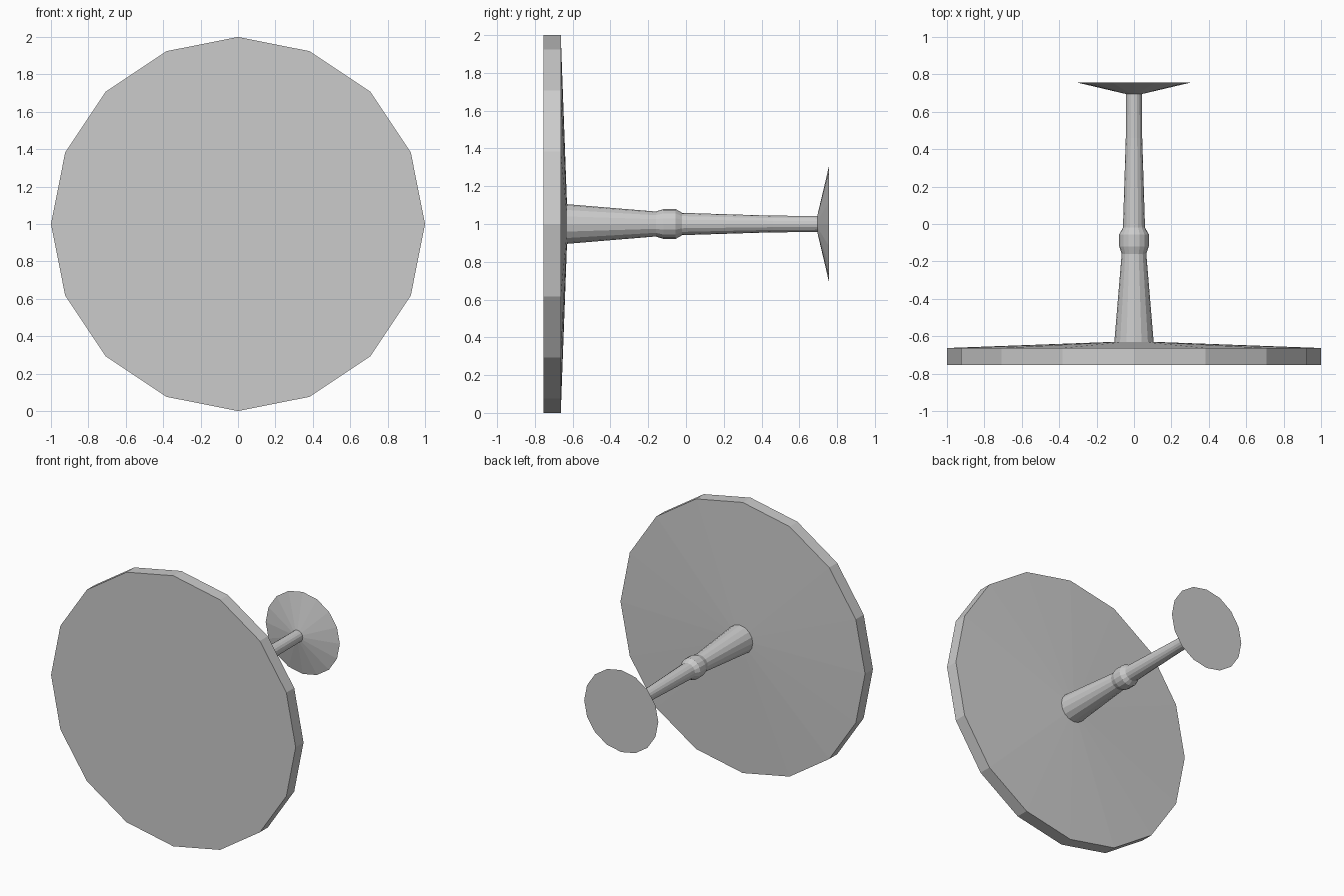
import bpy, bmesh
from math import cos, sin, tau

if "Cube" in bpy.data.objects:
    bpy.data.objects.remove(bpy.data.objects["Cube"])

SIDES = 16
AXIS_Z = 1.0


def lathe(name, profile, cap_front=False, cap_back=False):
    """Turn (y, radius) points around the horizontal y axis at AXIS_Z."""
    bm = bmesh.new()
    rings = [[bm.verts.new((r * cos(tau * k / SIDES), y, AXIS_Z + r * sin(tau * k / SIDES)))
              for k in range(SIDES)] for y, r in profile]
    for a, b in zip(rings, rings[1:]):
        for k in range(SIDES):
            n = (k + 1) % SIDES
            bm.faces.new((a[k], b[k], b[n], a[n]))
    if cap_front:
        bm.faces.new(rings[0])
    if cap_back:
        bm.faces.new(rings[-1][::-1])
    mesh = bpy.data.meshes.new(name)
    bm.to_mesh(mesh)
    bm.free()
    obj = bpy.data.objects.new(name, mesh)
    bpy.context.collection.objects.link(obj)
    return obj


# Joints shared by neighbouring parts
disc_joint = (-0.63, 0.105)
foot_joint = (0.695, 0.043)

# Large disc with a shallow conical back
lathe("large_disc", [(-0.755, 1.0), (-0.663, 1.0), disc_joint], cap_front=True)

# Tapered stem with a collar
lathe("stem", [disc_joint, (-0.16, 0.066), (-0.12, 0.079), (-0.055, 0.079),
               (-0.02, 0.059), (0.46, 0.044), foot_joint])

# Small flared disc at the far end
lathe("small_disc", [foot_joint, (0.756, 0.303)], cap_back=True)
